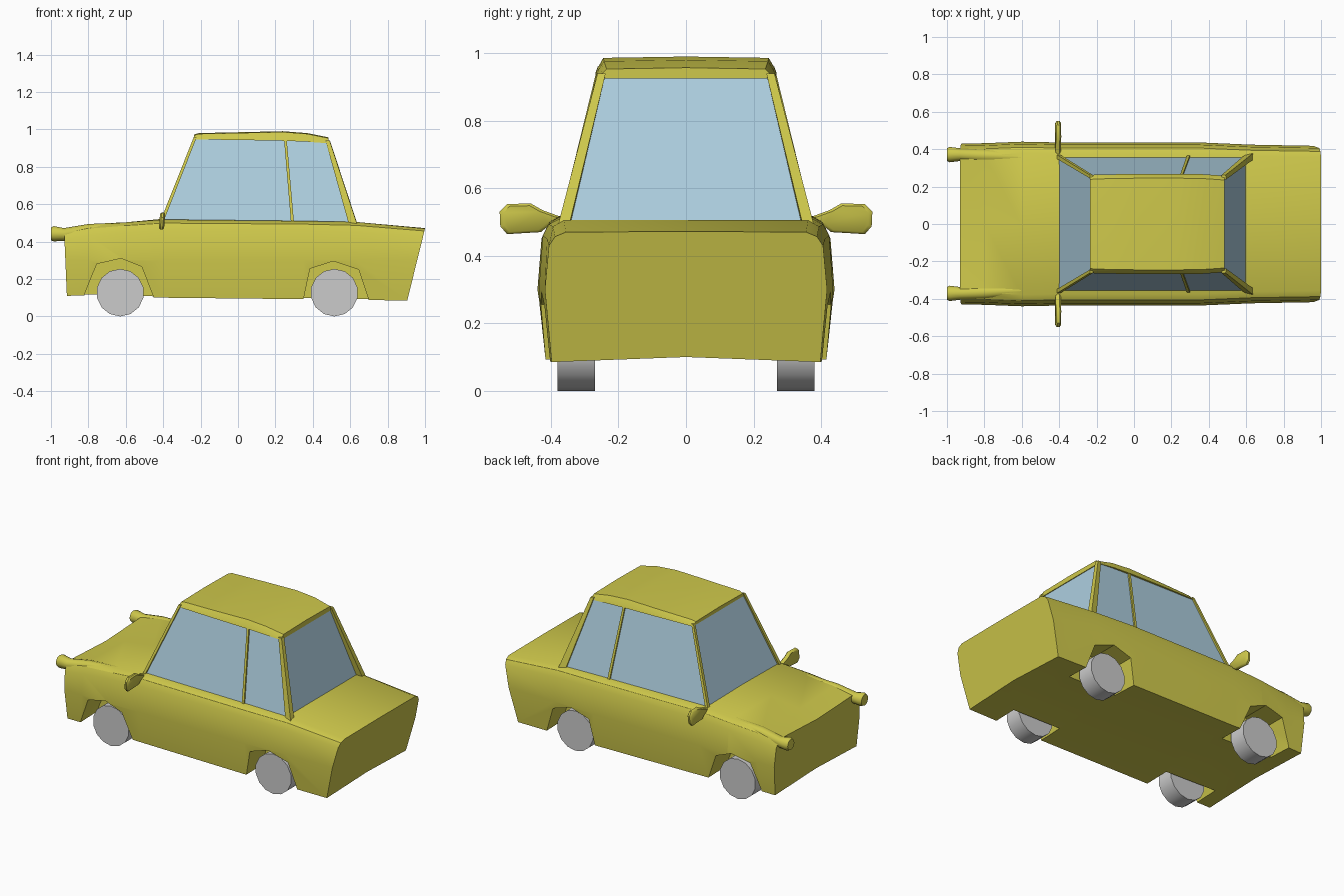
import bpy, bmesh, math
from mathutils import Vector

if "Cube" in bpy.data.objects:
    bpy.data.objects.remove(bpy.data.objects["Cube"])


def material(name, rgb):
    m = bpy.data.materials.new(name)
    m.diffuse_color = (*rgb, 1)
    m.use_nodes = True
    m.node_tree.nodes["Principled BSDF"].inputs["Base Color"].default_value = m.diffuse_color
    return m


PAINT = material("paint", (0.62, 0.58, 0.07))
GLASS = material("glass", (0.42, 0.62, 0.74))


def make(name, verts, faces, mat=None, smooth=30):
    me = bpy.data.meshes.new(name)
    me.from_pydata([tuple(v) for v in verts], [], faces)
    bm = bmesh.new()
    bm.from_mesh(me)
    bmesh.ops.recalc_face_normals(bm, faces=bm.faces)
    bm.to_mesh(me)
    bm.free()
    ob = bpy.data.objects.new(name, me)
    bpy.context.collection.objects.link(ob)
    if mat:
        me.materials.append(mat)
    if smooth:
        activate(ob)
        bpy.ops.object.shade_smooth_by_angle(angle=math.radians(smooth))
    return ob


def activate(ob):
    bpy.ops.object.select_all(action='DESELECT')
    ob.select_set(True)
    bpy.context.view_layer.objects.active = ob


def loft(name, rings, mat=None, smooth=30):
    """Skin closed rings of equal length and cap both ends."""
    n = len(rings[0])
    verts = [p for r in rings for p in r]
    faces = [(k * n + i, k * n + (i + 1) % n, (k + 1) * n + (i + 1) % n, (k + 1) * n + i)
             for k in range(len(rings) - 1) for i in range(n)]
    faces += [tuple(range(n)), tuple(range(len(verts) - n, len(verts)))]
    return make(name, verts, faces, mat, smooth)


def circle(x, y, z, r, n):
    return [(x, y + r * math.cos(2 * math.pi * i / n), z + r * math.sin(2 * math.pi * i / n))
            for i in range(n)]


# Lower body: cross-sections from nose to tail
def hull_ring(xt, xb, wide, deck, zt, zs, zb):
    half = [(wide - .02, zb), (wide, .30), (wide - .012, zs), (wide - .03, (zs + zt * 2) / 3),
            (wide - .062, zt)]
    pts = half + [(0, deck)] + [(-y, z) for y, z in reversed(half)] + [(0, zb + .015)]
    return [(xb + (xt - xb) * min(1, (z - zb) / (zt - zb)), y, z) for y, z in pts]


hull = loft("lower_body", [hull_ring(*s) for s in (
    (-.93, -.915, .430, .445, .462, .41, .11),
    (-.80, -.80, .432, .475, .488, .43, .112),
    (-.60, -.60, .440, .503, .503, .45, .106),
    (-.40, -.40, .436, .522, .518, .46, .10),
    (.35, .35, .436, .512, .510, .46, .092),
    (.63, .63, .424, .505, .505, .45, .088),
    (1.0, .905, .418, .472, .470, .43, .085))], PAINT, 0)

# Wheel arches cut into each side
ARCHES = (((-.83, .03), (-.82, .12), (-.755, .28), (-.625, .31), (-.515, .265), (-.45, .10), (-.44, .03)),
          ((.34, .03), (.35, .09), (.385, .255), (.51, .295), (.645, .25), (.70, .085), (.71, .03)))
for arch in ARCHES:
    for s in (1, -1):
        cutter = loft("arch_cutter", [[(x, s * y, z) for x, z in arch] for y in (.25, .6)], PAINT, 0)
        cutter.hide_render = True
        mod = hull.modifiers.new("arch", 'BOOLEAN')
        mod.operation, mod.solver, mod.object = 'DIFFERENCE', 'EXACT', cutter
        activate(hull)
        bpy.ops.object.modifier_apply(modifier=mod.name)
        bpy.data.objects.remove(cutter)
activate(hull)
bpy.ops.object.shade_smooth_by_angle(angle=math.radians(30))


# Windows: one tapered glass block
def rect(x0, x1, y, z0, z1):
    return [(x0, -y, z0), (x1, -y, z1), (x1, y, z1), (x0, y, z0)]


loft("windows", [rect(-.405, .60, .36, .505, .49), rect(-.23, .477, .255, .95, .935)], GLASS, 0)

# Roof: crowned sections from front to back
def roof_ring(x, z, low, w):
    half = [(w + .008, low), (w + .002, (z + low * 2) / 3), (w - .015, z - .004)]
    return ([(x, y, zz) for y, zz in half] + [(x, 0, z)]
            + [(x, -y, zz) for y, zz in reversed(half)])


loft("roof", [roof_ring(*s) for s in (
    (-.235, .972, .948, .252), (-.21, .98, .946, .256), (.02, .985, .943, .26),
    (.24, .99, .939, .26), (.37, .98, .934, .258), (.485, .957, .925, .25))], PAINT)


# Pillars: slanted bars given by base and top outlines
def pillar(name, base, top):
    for side, s in (("right", -1), ("left", 1)):
        rings = [[(x, s * y, z) for x, y in outline] for outline, z in (base, top)]
        loft(name + "_" + side, rings, PAINT, 0)


def box(x0, x1, y0, y1):
    return [(x0, y0), (x1, y0), (x1, y1), (x0, y1)]


pillar("front_pillar", (box(-.415, -.397, .350, .372), .51), (box(-.236, -.220, .244, .262), .96))
pillar("door_pillar", (box(.283, .299, .34, .367), .505), (box(.246, .260, .24, .262), .95))
pillar("rear_pillar", ([(.592, .342), (.638, .345), (.636, .378), (.592, .369)], .495),
       ([(.468, .238), (.492, .238), (.490, .262), (.468, .262)], .94))

# Wheels
for end, x in (("front", -.63), ("rear", .515)):
    for side, s in (("right", -1), ("left", 1)):
        rings = [[(x + .127 * math.sin(2 * math.pi * i / 14), s * y, .127 - .127 * math.cos(2 * math.pi * i / 14))
                  for i in range(14)] for y in (.27, .38)]
        loft(end + "_wheel_" + side, rings)

# Headlight pods and wing mirrors
MIRROR = ((.37, .49), (.40, .495), (.43, .47), (.53, .464), (.55, .487), (.552, .53),
          (.53, .553), (.46, .555), (.425, .535), (.37, .515))
for side, s in (("right", -1), ("left", 1)):
    loft("headlight_" + side, [circle(x, s * y, z, r, 12) for x, y, z, r in (
        (-1.0, .371, .441, .034), (-.985, .371, .442, .041), (-.93, .371, .438, .034),
        (-.80, .365, .458, .036), (-.58, .355, .478, .026))], PAINT, 40)
    centre = Vector((.48, .51))
    rings = []
    for x, k in ((-.42, .85), (-.412, 1), (-.400, 1), (-.392, .85)):
        ring = [centre + (Vector(p) - centre) * k for p in MIRROR]
        rings.append([(x + (z - .51) * .08, s * y, z) for y, z in ring])
    loft("mirror_" + side, rings, PAINT, 40)
